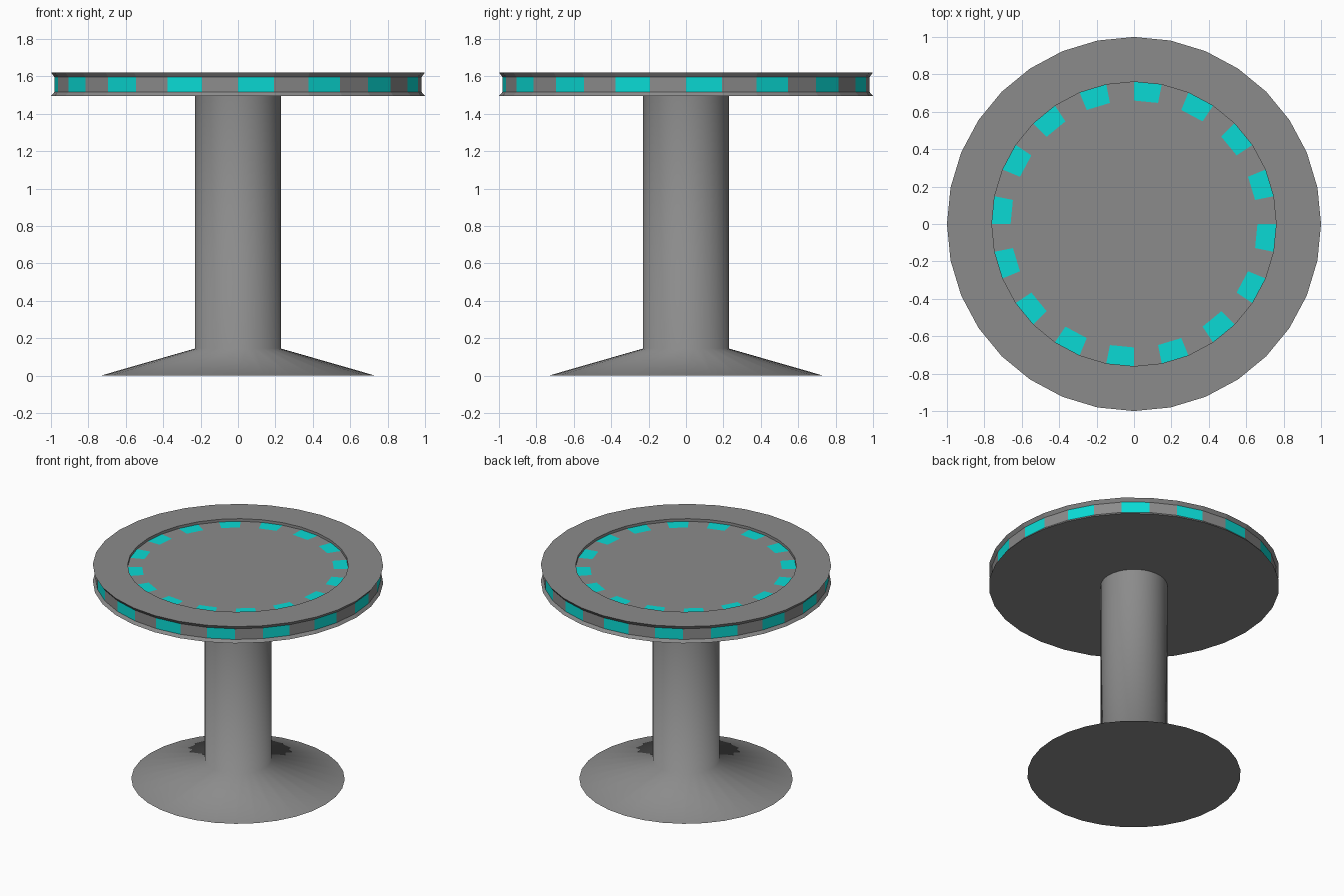
import bpy, bmesh, math

if "Cube" in bpy.data.objects:
    bpy.data.objects.remove(bpy.data.objects["Cube"])

SIDES = 32


def make_material(name, color):
    mat = bpy.data.materials.new(name)
    mat.diffuse_color = (*color, 1.0)
    mat.use_nodes = True
    mat.node_tree.nodes["Principled BSDF"].inputs["Base Color"].default_value = mat.diffuse_color
    return mat


grey = make_material("grey", (0.26, 0.26, 0.26))
cyan = make_material("cyan", (0.003, 0.70, 0.66))


def lathe(name, profile, cap_start=True, cap_end=True, cyan_rule=None):
    """Revolve (radius, z) points; cyan_rule(band, side) picks the cyan faces."""
    bm = bmesh.new()
    rings = []
    for r, z in profile:
        rings.append([bm.verts.new((r * math.cos(2 * math.pi * i / SIDES),
                                    r * math.sin(2 * math.pi * i / SIDES), z))
                      for i in range(SIDES)])
    for band, (a, b) in enumerate(zip(rings, rings[1:])):
        for i in range(SIDES):
            j = (i + 1) % SIDES
            face = bm.faces.new((a[i], a[j], b[j], b[i]))
            if cyan_rule and cyan_rule(band, i):
                face.material_index = 1
    if cap_start:
        bm.faces.new(rings[0][::-1])
    if cap_end:
        bm.faces.new(rings[-1])
    mesh = bpy.data.meshes.new(name)
    bm.to_mesh(mesh)
    bm.free()
    mesh.materials.append(grey)
    mesh.materials.append(cyan)
    obj = bpy.data.objects.new(name, mesh)
    bpy.context.collection.objects.link(obj)
    return obj


# Table top: grooved rim with a chequered band, sunken centre with a ring of tiles
RIM_BAND, TILE_BAND = 1, 5
lathe("table_top",
      [(1.0, 1.495), (0.982, 1.516), (0.982, 1.597), (1.0, 1.622),
       (0.76, 1.622), (0.76, 1.602), (0.66, 1.602)],
      cyan_rule=lambda band, i: (band == RIM_BAND and i % 2 == 0)
      or (band == TILE_BAND and i % 2 == 1))

# Pedestal: flared foot running into a round column
pedestal = lathe("pedestal", [(0.735, 0.0), (0.23, 0.145), (0.23, 1.495)],
                 cap_end=False)
bpy.context.view_layer.objects.active = pedestal
pedestal.select_set(True)
bpy.ops.object.shade_smooth_by_angle(angle=math.radians(80))
